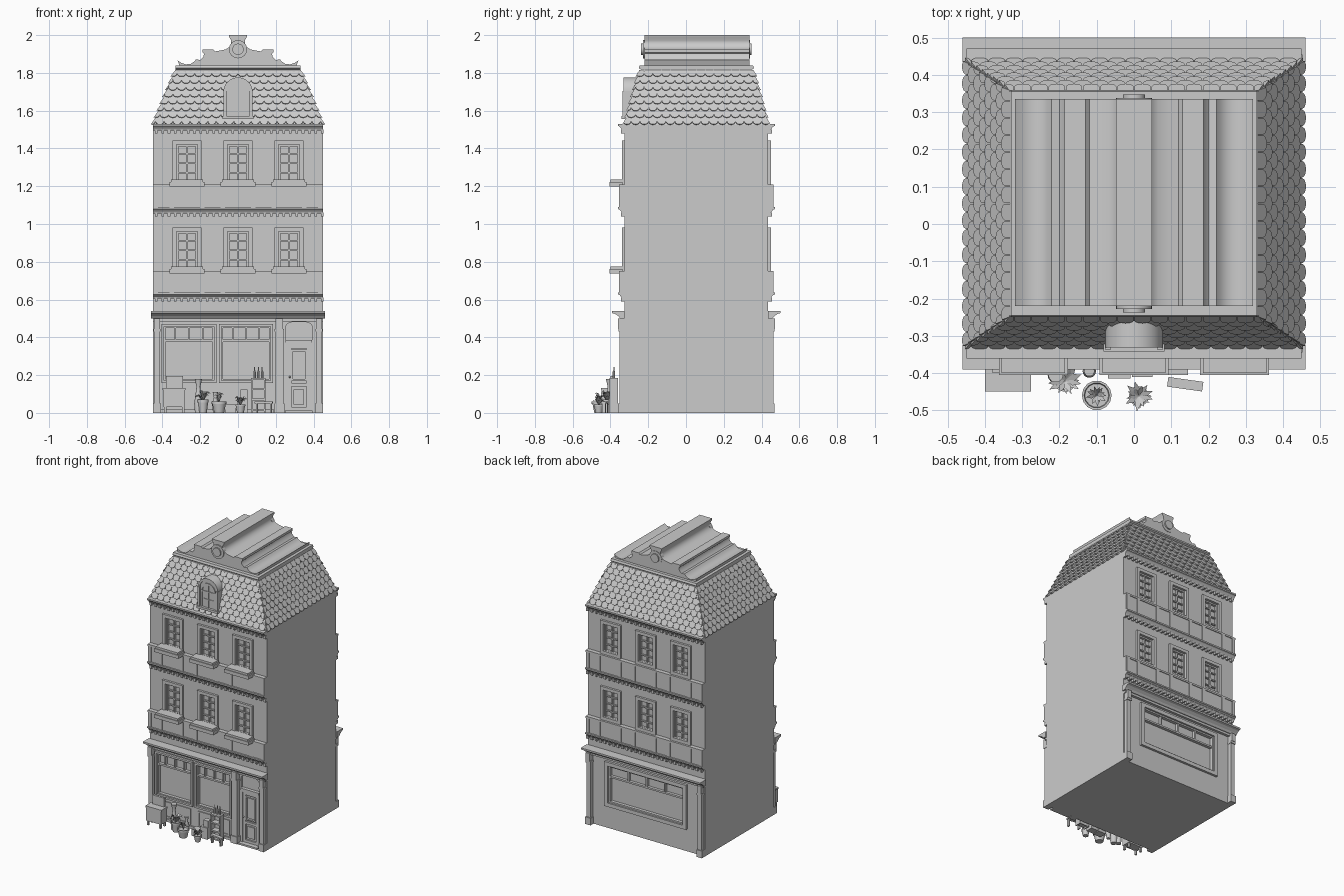
import bpy, bmesh, math, random
from mathutils import Matrix, Vector

if "Cube" in bpy.data.objects:
    bpy.data.objects.remove(bpy.data.objects["Cube"])
random.seed(4)
F, YC = -0.325, 0.055          # front wall plane, depth centre

def finish(name, bm, smooth=False):
    bmesh.ops.recalc_face_normals(bm, faces=bm.faces)
    me = bpy.data.meshes.new(name)
    bm.to_mesh(me); bm.free()
    ob = bpy.data.objects.new(name, me)
    bpy.context.collection.objects.link(ob)
    if smooth:
        bpy.ops.object.select_all(action='DESELECT')
        ob.select_set(True); bpy.context.view_layer.objects.active = ob
        bpy.ops.object.shade_smooth_by_angle(angle=math.radians(35))
    return ob

def boxes(name, lst, rot=None):
    bm = bmesh.new()
    for x0, x1, y0, y1, z0, z1 in lst:
        m = Matrix.Translation(((x0+x1)/2, (y0+y1)/2, (z0+z1)/2)) @ Matrix.Diagonal((abs(x1-x0), abs(y1-y0), abs(z1-z0), 1))
        bmesh.ops.create_cube(bm, size=1, matrix=m)
    if rot: bmesh.ops.rotate(bm, verts=bm.verts, cent=rot[0], matrix=Matrix.Rotation(rot[1], 3, 'Z'))
    return finish(name, bm)

def prism(name, pts, axis, a, b, smooth=False):
    put = (lambda p, t: (t, p[0], p[1])) if axis == 'x' else (lambda p, t: (p[0], t, p[1]))
    bm = bmesh.new()
    r = [[bm.verts.new(put(p, t)) for p in pts] for t in (a, b)]
    bm.faces.new(r[0]); bm.faces.new(r[1])
    for i in range(len(pts)):
        j = (i+1) % len(pts)
        bm.faces.new((r[0][i], r[0][j], r[1][j], r[1][i]))
    return finish(name, bm, smooth)

def lathe(name, prof, x, y, z=0, n=14):
    bm = bmesh.new()
    rings = [[bm.verts.new((x+r*math.cos(6.28319*k/n), y+r*math.sin(6.28319*k/n), z+h)) for k in range(n)] for r, h in prof]
    for p, q in zip(rings, rings[1:]):
        for k in range(n): bm.faces.new((p[k], p[(k+1) % n], q[(k+1) % n], q[k]))
    bm.faces.new(rings[0]); bm.faces.new(rings[-1])
    return finish(name, bm, True)

def B(x0, x1, d0, d1, z0, z1):   # box measured outwards from the front wall
    return (x0, x1, F-d1, F-d0, z0, z1)

def frame(x0, x1, z0, z1, w, d0, d1):
    return [B(x0, x0+w, d0, d1, z0, z1), B(x1-w, x1, d0, d1, z0, z1),
            B(x0+w, x1-w, d0, d1, z0, z0+w), B(x0+w, x1-w, d0, d1, z1-w, z1)]

def to_back(ob):                 # mirrored copy on the rear facade
    c = ob.copy(); c.data = ob.data.copy(); c.name = "rear_" + ob.name
    c.data.transform(Matrix.Translation((0, 2*YC, 0)) @ Matrix.Diagonal((1, -1, 1, 1)))
    c.data.flip_normals()
    bpy.context.collection.objects.link(c)
    return c

def cut(ob, cutter):
    m = ob.modifiers.new("cut", 'BOOLEAN')
    m.operation, m.object, m.solver = 'DIFFERENCE', cutter, 'EXACT'
    bpy.context.view_layer.objects.active = ob
    bpy.ops.object.modifier_apply(modifier="cut")
    bpy.data.objects.remove(cutter)

# ---- walls with recessed openings
wins = [(x, z) for z in (0.75, 1.21) for x in (-0.27, 0, 0.27)]
holes = [B(x-.056, x+.056, -.018, .05, z+.012, z+.21) for x, z in wins]
walls = boxes("walls", [(-.45, .45, F, 2*YC-F, 0, 1.525)])
rear = to_back(boxes("window_cutter", holes + [B(-.29, .29, -.018, .05, .18, .44)]))
bpy.data.objects.remove(bpy.data.objects["window_cutter"])
cut(walls, rear)
cut(walls, boxes("front_cutter", holes + [B(-.392, -.128, -.018, .05, .172, .457), B(-.088, .172, -.018, .05, .172, .457),
                                          B(.252, .393, -.015, .05, .012, .48)]))

# ---- upper windows: surround, sash and glazing bars
surround, sash = [], []
for x, z in wins:
    surround += frame(x-.078, x+.078, z, z+.232, .022, 0, .015)
    sash += frame(x-.056, x+.056, z+.012, z+.21, .01, -.018, -.002)
    sash.append(B(x-.005, x+.005, -.018, -.005, z+.022, z+.2))
    sash += [B(x-.046, x+.046, -.018, -.006, z+h-.004, z+h+.004) for h in (.061, .111, .161)]
to_back(boxes("window_surrounds", surround))
to_back(boxes("window_sashes", sash))

# ---- parapet bands with raised panels
bands = []
for z in (.60, 1.06):
    bands.append(B(-.45, .45, 0, .024, z+.02, z+.15))
    bands += [B(-.45, .45, 0, .029, z+.138, z+.15)]
    for x in (-.436, -.35, -.19, -.08, .08, .19, .35, .436):
        bands.append(B(x-.012, x+.012, .02, .029, z+.03, z+.14))
to_back(boxes("parapet_bands", bands))

# ---- moulded cornices and dentils
def cornice(name, z0, z1, D, w):
    h = z1-z0
    pts = [(F, z1), (F-D, z1), (F-D, z1-h*.3), (F-D*.75, z1-h*.4), (F-D*.5, z1-h*.7), (F-D*.35, z0), (F, z0)]
    to_back(prism(name, pts, 'x', -w, w))
for nm, z0, z1 in (("lower", .605, .637), ("middle", 1.055, 1.09), ("eaves", 1.495, 1.53)):
    cornice(nm + "_cornice", z0, z1, .036, .45)
    to_back(boxes(nm + "_dentils", [B(-.44+i*.0338, -.426+i*.0338, 0, .02, z0-.015, z0+.006) for i in range(27)]))
cornice("shop_cornice", .50, .54, .066, .46)

# ---- window boxes on the front only
wb = []
for x, z in wins:
    wb += [B(x-.093, x+.093, .01, .08, z-.012, z+.012), B(x-.085, x+.085, .01, .075, z+.012, z+.026)]
boxes("window_boxes", wb)

# ---- shopfront pilasters
def pilaster(x0, x1):
    return [B(x0, x1, 0, .034, 0, .05), B(x0+.005, x1-.005, 0, .027, .05, .44),
            B(x0+.002, x1-.002, 0, .033, .43, .445), B(x0+.006, x1-.006, 0, .036, .445, .5)]
to_back(boxes("corner_pilasters", pilaster(-.45, -.408) + pilaster(.408, .45)))
boxes("door_pilaster", pilaster(.192, .245))
to_back(boxes("shop_fascia", [B(-.45, .45, 0, .018, .485, .505)]))

# ---- shop windows: frames, transom lights and stall risers
shop = []
for x0, x1 in ((-.405, -.115), (-.1, .185)):
    shop += frame(x0, x1, .158, .47, .013, 0, .016) + frame(x0+.013, x1-.013, .172, .457, .008, -.018, .004)
    shop.append(B(x0+.015, x1-.015, -.018, .004, .376, .388))
    for k in (1, 2, 3):
        x = x0+(x1-x0)*k/4
        shop.append(B(x-.004, x+.004, -.018, .002, .388, .455))
    shop += frame(x0+.02, x1-.02, .025, .135, .01, 0, .006)
shop.append(B(-.408, .19, 0, .01, 0, .018))
boxes("shop_windows", shop)
rw = frame(-.315, .315, .155, .465, .026, 0, .016) + frame(-.289, .289, .181, .439, .01, -.018, .004)
rw += [B(-.28, .28, -.018, .002, .355, .367)] + [B(x-.005, x+.005, -.018, .002, .365, .432) for x in (-.14, 0, .14)]
o = boxes("shop_window", rw); to_back(o); bpy.data.objects.remove(o)

# ---- door with arched fanlight
arc = lambda cx, cz, rx, rz, n=10: [(cx+rx*math.cos(math.pi*k/n), cz+rz*math.sin(math.pi*k/n)) for k in range(n+1)]
door = frame(.252, .393, 0, .372, .012, -.015, .004) + frame(.264, .381, .012, .36, .018, -.015, -.003)
door += [B(.252, .393, -.015, .008, .372, .386), B(.282, .363, -.015, -.003, .14, .158),
         B(.295, .35, -.015, -.006, .045, .125), B(.25, .395, 0, .03, 0, .012)]
door += frame(.282, .363, .17, .335, .009, -.015, 0)
boxes("door", door)
prism("door_fanlight_arch", [(.393, .495), (.393, .46)] + arc(.3225, .462, .068, .022) + [(.252, .46), (.252, .495)], 'y', F-.006, F+.015)
lathe("door_knob", [(.001, -.006), (.006, 0), (.001, .006)], .274, F-.004, .19, 8)

# ---- mansard roof core
Z0, Z1 = 1.525, 1.815
bm = bmesh.new()
lo = [bm.verts.new((sx*.45, YC+sy*.38, Z0)) for sx, sy in ((-1, -1), (1, -1), (1, 1), (-1, 1))]
hi = [bm.verts.new((sx*.33, YC+sy*.30, Z1)) for sx, sy in ((-1, -1), (1, -1), (1, 1), (-1, 1))]
bm.faces.new(lo); bm.faces.new(hi)
for i in range(4): bm.faces.new((lo[i], lo[(i+1) % 4], hi[(i+1) % 4], hi[i]))
finish("mansard_roof", bm)

# ---- scalloped tiles, clamped to the hips of each slope
bm = bmesh.new()
ROWS, W, c = 8, .046, Vector((0, YC, 0))
shape = [(-.48, 1.25), (-.48, .4), (-.38, .16), (-.2, .03), (0, 0), (.2, .03), (.38, .16), (.48, .4), (.48, 1.25)]
for u, n, hl, hh, dl, dh in [(Vector((s, 0, 0)), Vector((0, -s, 0)), .45, .33, .38, .30) for s in (1, -1)] + \
                            [(Vector((0, s, 0)), Vector((s, 0, 0)), .38, .30, .45, .33) for s in (1, -1)]:
    for r in range(ROWS):
        for k in range(-11, 12):
            uc = (k+(r % 2)*.5)*W
            top, bot, us = [], [], []
            for a, v in shape:
                t = min((r+v)/ROWS, 1)
                half = hl+(hh-hl)*t+.003
                uu = max(-half, min(half, uc+a*W))
                us.append(uu-uc)
                base = c+u*uu+n*(dl+(dh-dl)*t)+Vector((0, 0, Z0+(Z1-Z0)*t))
                lift = .011*(1.25-v)/1.25+.0005
                top.append(bm.verts.new(base+n*lift+Vector((0, 0, lift*.3))))
                bot.append(bm.verts.new(base))
            if max(us)-min(us) < .01:
                bmesh.ops.delete(bm, geom=top+bot, context='VERTS'); continue
            bm.faces.new(top)
            for i in range(len(top)-1): bm.faces.new((top[i], bot[i], bot[i+1], top[i+1]))
bmesh.ops.remove_doubles(bm, verts=bm.verts, dist=.0002)
finish("roof_tiles", bm)

# ---- dormer
def arch(hw, z0, zs, rz): return [(hw, z0)] + arc(0, zs, hw, rz, 16) + [(-hw, z0)]
prism("dormer_body", arch(.066, 1.565, 1.70, .062), 'y', -.325, -.245)
prism("dormer_hood", arc(0, 1.70, .077, .076, 16) + arc(0, 1.70, .064, .061, 16)[::-1], 'y', -.332, -.245, True)
prism("dormer_inner_arch", arc(0, 1.68, .056, .062, 16) + arc(0, 1.68, .046, .05, 16)[::-1], 'y', -.331, -.31, True)
dz = [(s*.07-.008, s*.07+.008, -.337, -.26, 1.565, 1.705) for s in (-1, 1)]
dz += [(s*.051-.006, s*.051+.006, -.332, -.31, 1.575, 1.69) for s in (-1, 1)]
dz += [(-.082, .082, -.342, -.29, 1.556, 1.572), (-.004, .004, -.33, -.31, 1.57, 1.73), (-.05, .05, -.33, -.31, 1.677, 1.685),
       (-.05, .05, -.329, -.31, 1.625, 1.631)]
boxes("dormer_frame", dz)

# ---- crown cornice and scrolled gable
crown = [(-.245, 1.84), (-.25, 1.825), (-.235, 1.815), (-.228, 1.805)]
prism("crown_cornice", crown + [(2*YC-y, z) for y, z in crown[::-1]], 'x', -.33, .33)
to_back(boxes("crown_dentils", [(-.32+i*.032, -.307+i*.032, -.25, -.22, 1.797, 1.81) for i in range(21)]))
half = [(.048, 2.0), (.046, 1.988), (.036, 1.972), (.036, 1.955), (.046, 1.937), (.065, 1.925), (.09, 1.919), (.12, 1.914),
        (.13, 1.924), (.187, 1.924), (.187, 1.908), (.18, 1.902), (.183, 1.885), (.2, 1.868), (.222, 1.872), (.232, 1.86),
        (.25, 1.848), (.275, 1.845), (.298, 1.852), (.32, 1.866), (.308, 1.835)]
prism("scrolled_gable", half + [(-x, z) for x, z in half[::-1]], 'y', -.22, .335, True)
circ = lambda r: [(r*math.cos(math.pi*k/12), 1.925+r*math.sin(math.pi*k/12)) for k in range(24)]
to_back(prism("gable_roundel", circ(.048), 'y', -.228, -.2, True))
to_back(prism("gable_roundel_boss", circ(.03), 'y', -.237, -.2, True))

# ---- pavement display: planter bench, shelf, crates and stand
pl = [(-.395, -.28, -.447, -.385, .03, .125), (-.4, -.277, -.45, -.38, .122, .133), (-.38, -.29, -.4, -.385, .13, .195)]
pl += [(x-.006, x+.006, y-.006, y+.006, 0, .035) for x in (-.385, -.29) for y in (-.44, -.395)]
boxes("planter_bench", pl)
sh = [(.07, .145, -.405, -.36, z, z+.01) for z in (.01, .065, .12, .175)]
sh += [(x, x+.007, -.405, -.36, 0, .185) for x in (.07, .138)] + [(.07, .145, -.364, -.36, 0, .185)]
boxes("display_shelf", sh)
for x in (.088, .108, .128):
    lathe("bottle", [(.007, 0), (.007, .03), (.003, .04), (.003, .058)], x, -.382, .185, 8)
boxes("crates", [(-.07, -.01, -.415, -.36, 0, .045), (-.005, .05, -.41, -.36, 0, .08), (.012, .05, -.4, -.365, .08, .125)])
boxes("low_stand", [(.09, .185, -.443, -.417, .05, .06), (.095, .105, -.44, -.42, 0, .05), (.17, .18, -.44, -.42, 0, .05)],
      (Vector((.137, -.43, 0)), -.14))

# ---- pots with pointed leaves
def plant(x, y, r, h, leaves, spread, rise):
    lathe("flower_pot", [(r*.65, 0), (r*.9, h*.8), (r, h*.8), (r, h), (r*.85, h), (r*.8, h*.85)], x, y)
    bm = bmesh.new()
    for i in range(leaves):
        a = i*2.4
        s, z = spread*random.uniform(.7, 1), rise*random.uniform(.5, 1)
        d, p = Vector((math.cos(a), math.sin(a), 0)), Vector((-math.sin(a), math.cos(a), 0))
        o = Vector((x, y, h*.85))
        mid = o+d*s*.5+Vector((0, 0, z))
        bm.faces.new([bm.verts.new(q) for q in (o, mid+p*s*.2, o+d*s+Vector((0, 0, z*.75)), mid-p*s*.2)])
    finish("pot_leaves", bm)
plant(-.185, -.42, .03, .07, 14, .05, .06)
plant(-.1, -.46, .04, .06, 12, .03, .06)
plant(.013, -.462, .027, .045, 16, .042, .05)
lathe("tall_vase", [(.018, 0), (.022, .05), (.012, .12), (.01, .14), (.02, .18), (.016, .18)], -.21, -.405)
lathe("small_vase", [(.012, 0), (.018, .05), (.008, .08), (.014, .11)], -.12, -.395)
